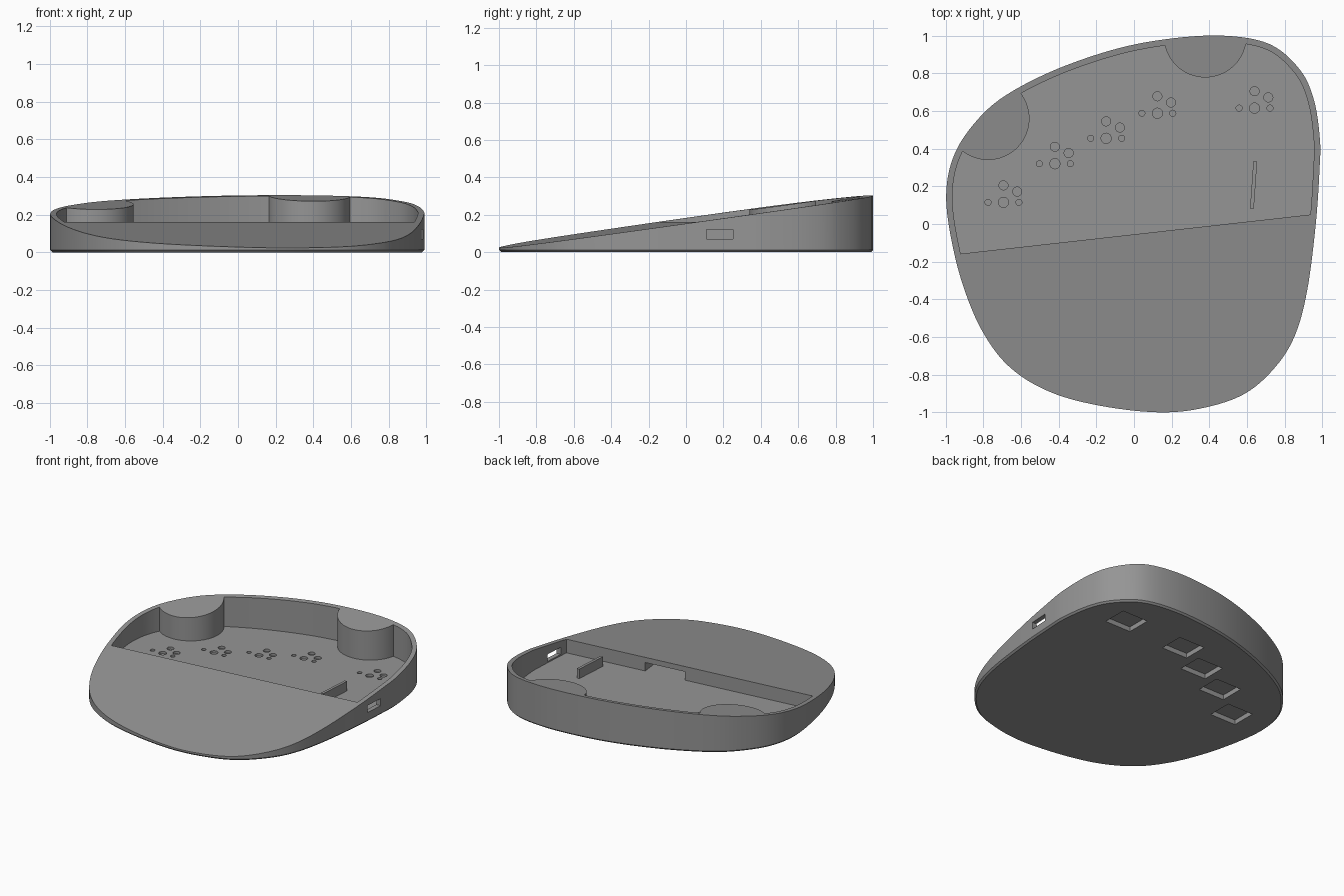
import bpy, bmesh, math
from mathutils import Vector, Matrix

if "Cube" in bpy.data.objects:
    bpy.data.objects.remove(bpy.data.objects["Cube"])

FLOOR = 0.06                      # pocket floor height
TILT, RISE = 0.112, 0.141         # direction and slope of the top face
SLOPE_POINT = Vector((0, -0.055, 0.16))
SLOPE_NORMAL = Vector((RISE * TILT, -RISE, 1)).normalized()

grey = bpy.data.materials.new("mid_grey")
grey.diffuse_color = (0.30, 0.30, 0.30, 1)
grey.use_nodes = True
grey.node_tree.nodes["Principled BSDF"].inputs["Base Color"].default_value = grey.diffuse_color

# Control points of the rounded outline, clockwise from the back
OUTLINE = [(.47, 1), (.72, .955), (.88, .82), (.955, .66), (.987, .45), (.985, .29),
           (.965, 0), (.92, -.35), (.855, -.59), (.75, -.76), (.59, -.9), (.375, -.975),
           (.135, -1), (-.18, -.965), (-.45, -.89), (-.66, -.76), (-.805, -.57),
           (-.91, -.32), (-.975, -.055), (-.997, .157), (-.965, .34), (-.875, .5),
           (-.715, .66), (-.45, .805), (-.13, .92), (.16, .98)]


def smooth_loop(points, steps=6):
    """Closed spline through the points, returned counter-clockwise."""
    pts, out = [Vector(p) for p in points], []
    n = len(pts)
    for i in range(n):
        a, b, c, d = (pts[(i + k) % n] for k in (-1, 0, 1, 2))
        for s in range(steps):
            t = s / steps
            out.append(0.5 * (2 * b + (c - a) * t + (2 * a - 5 * b + 4 * c - d) * t ** 2
                              + (3 * b - a - 3 * c + d) * t ** 3))
    return out[::-1]


def inset(loop, d):
    n, out = len(loop), []
    for i, p in enumerate(loop):
        t = (loop[(i + 1) % n] - loop[i - 1]).normalized()
        out.append(p + Vector((-t.y, t.x)) * d)
    return out


def to_object(name, bm):
    bmesh.ops.recalc_face_normals(bm, faces=bm.faces)
    me = bpy.data.meshes.new(name)
    bm.to_mesh(me)
    bm.free()
    me.materials.append(grey)
    ob = bpy.data.objects.new(name, me)
    bpy.context.collection.objects.link(ob)
    return ob


def stack(layers):
    """Closed solid through (loop, z) layers."""
    bm = bmesh.new()
    rings = [[bm.verts.new((p.x, p.y, z)) for p in loop] for loop, z in layers]
    for lo, hi in zip(rings, rings[1:]):
        for i in range(len(lo)):
            j = (i + 1) % len(lo)
            bm.faces.new((lo[i], lo[j], hi[j], hi[i]))
    bm.faces.new(rings[0][::-1])
    bm.faces.new(rings[-1])
    return bm


def slice_off(bm, point, normal):
    geom = bm.verts[:] + bm.edges[:] + bm.faces[:]
    cut = bmesh.ops.bisect_plane(bm, geom=geom, plane_co=point, plane_no=normal,
                                 clear_outer=True)["geom_cut"]
    bmesh.ops.contextual_create(bm, geom=[e for e in cut if isinstance(e, bmesh.types.BMEdge)])


def box(name, x0, x1, y0, y1, z0, z1, angle=0):
    bm = bmesh.new()
    centre = Vector((x0 + x1, y0 + y1, z0 + z1)) / 2
    bmesh.ops.create_cube(bm, size=1, matrix=Matrix.Translation(centre)
                          @ Matrix.Rotation(angle, 4, 'Z')
                          @ Matrix.Diagonal((x1 - x0, y1 - y0, z1 - z0, 1)))
    return to_object(name, bm)


def cylinder(name, x, y, r, z0, z1, sides):
    bm = bmesh.new()
    bmesh.ops.create_cone(bm, cap_ends=True, segments=sides, radius1=r, radius2=r,
                          depth=z1 - z0, matrix=Matrix.Translation((x, y, (z0 + z1) / 2)))
    return to_object(name, bm)


def subtract(target, cutter):
    mod = target.modifiers.new("cut", 'BOOLEAN')
    mod.operation, mod.solver, mod.object = 'DIFFERENCE', 'EXACT', cutter
    bpy.context.view_layer.objects.active = target
    bpy.ops.object.modifier_apply(modifier=mod.name)
    bpy.data.objects.remove(cutter)


# Wedge body with a small chamfer around the base
outer = smooth_loop(OUTLINE)
bm = stack([(inset(outer, 0.012), 0), (outer, 0.012), (outer, 0.5)])
slice_off(bm, SLOPE_POINT, SLOPE_NORMAL)
body = to_object("wedge_body", bm)

# Open pocket behind the palm rest, leaving two round pillars at the rim
bm = stack([(inset(outer, 0.033), FLOOR), (inset(outer, 0.033), 0.6)])
slice_off(bm, SLOPE_POINT, Vector((TILT, -1, 0)).normalized())
pocket = to_object("pocket_cutter", bm)
for x, y in ((0.378, 0.998), (-0.775, 0.56)):
    subtract(pocket, cylinder("pillar", x, y, 0.22, -0.1, 0.8, 64))
subtract(body, pocket)

# Cable port in the right wall and slot under the palm rest
subtract(body, box("port_cutter", 0.88, 1.1, 0.11, 0.25, 0.07, 0.122))
subtract(body, box("slot_cutter", 0.05, 0.35, -0.22, 0.05, FLOOR, 0.122, math.atan(TILT)))

# Switch mounts: blind holes in the floor, socket recess underneath
HOLES = [(0, 0, .027), (0, .09, .024), (.073, .057, .024), (-.082, 0, .016), (.082, 0, .016)]
MOUNTS = [(-.693, .115), (-.42, .32), (-.148, .455), (.124, .588), (.64, .615)]
for mx, my in MOUNTS:
    for dx, dy, r in HOLES:
        subtract(body, cylinder("hole_cutter", mx + dx, my + dy, r, 0.043, 0.09, 24))
    subtract(body, box("socket_cutter", mx - .105, mx + .105, my - .02, my + .16, -0.05, 0.035))

# Upright fin on the pocket floor
fin = box("board_fin", 0.625, 0.645, 0.082, 0.334, FLOOR - 0.005, 0.13, -0.07)

# Smooth round walls, sharp rims
bpy.ops.object.select_all(action='DESELECT')
body.select_set(True)
bpy.context.view_layer.objects.active = body
bpy.ops.object.shade_smooth_by_angle(angle=math.radians(25))
